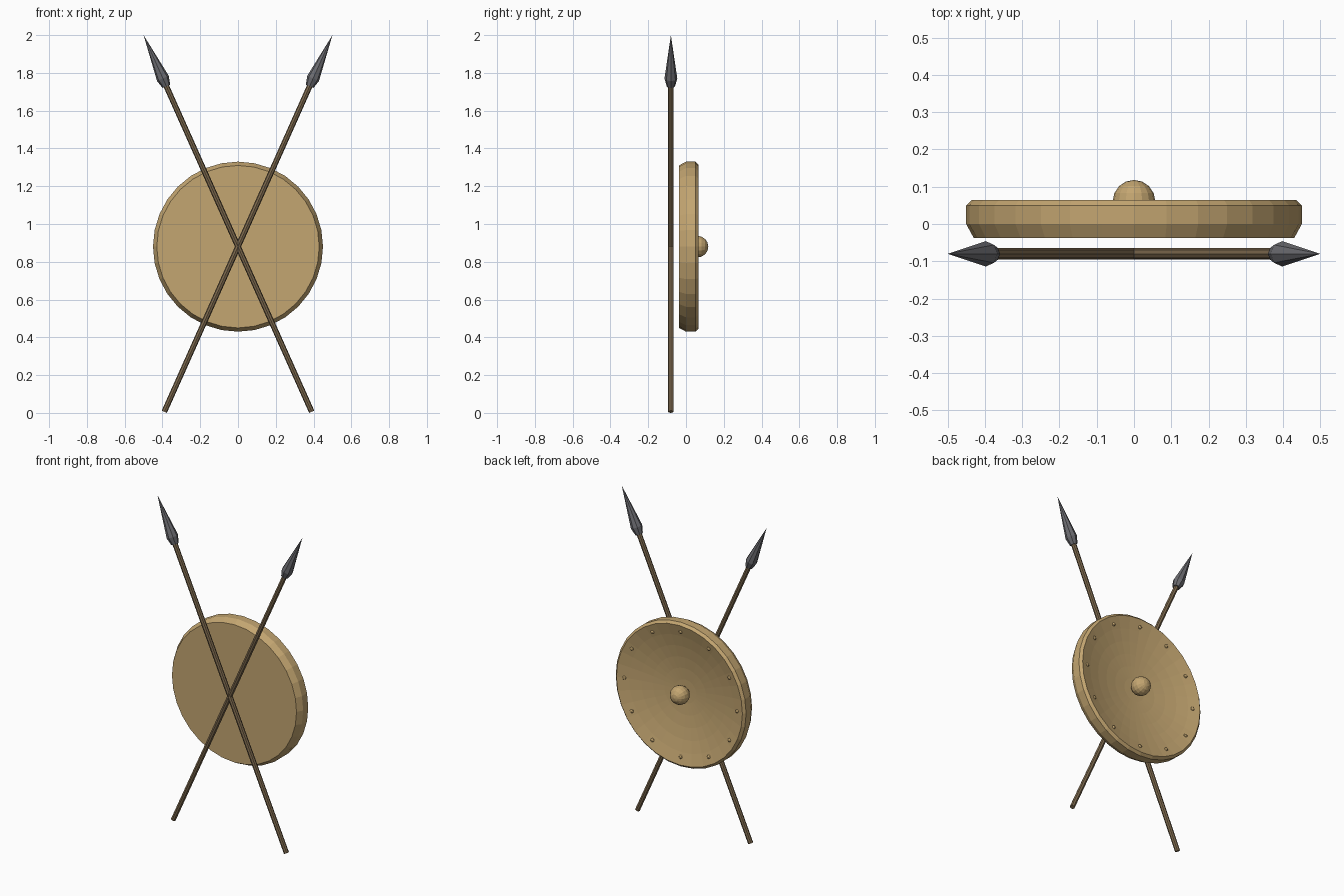
import bpy, bmesh, math
from mathutils import Matrix, Vector

if "Cube" in bpy.data.objects:
    bpy.data.objects.remove(bpy.data.objects["Cube"], do_unlink=True)

CENTRE_Z = 0.88
SPEAR_Y = -0.08
LEAN = math.atan2(0.5, 1.12)


def material(name, rgb):
    mat = bpy.data.materials.new(name)
    mat.use_nodes = True
    mat.diffuse_color = (*rgb, 1)
    mat.node_tree.nodes["Principled BSDF"].inputs["Base Color"].default_value = (*rgb, 1)
    return mat


tan = material("tan_bronze", (0.55, 0.38, 0.165))
wood = material("brown_wood", (0.21, 0.145, 0.078))
iron = material("grey_iron", (0.15, 0.15, 0.165))


def finish(bm, name, mat, matrix):
    bmesh.ops.recalc_face_normals(bm, faces=bm.faces)
    mesh = bpy.data.meshes.new(name)
    bm.to_mesh(mesh)
    bm.free()
    mesh.materials.append(mat)
    obj = bpy.data.objects.new(name, mesh)
    obj.matrix_world = matrix
    bpy.context.collection.objects.link(obj)
    return obj


def lathe(name, profile, sides, mat, matrix):
    """Turn (radius, height) points around local z; zero radius closes the end."""
    bm = bmesh.new()
    rings = []
    for r, h in profile:
        count = sides if r > 0 else 1
        rings.append([bm.verts.new((r * math.cos(math.tau * i / sides),
                                    r * math.sin(math.tau * i / sides), h))
                      for i in range(count)])
    for a, b in zip(rings, rings[1:]):
        for i in range(sides):
            j = (i + 1) % sides
            quad = [a[i % len(a)], a[j % len(a)], b[j % len(b)], b[i % len(b)]]
            bm.faces.new(list(dict.fromkeys(quad)))
    return finish(bm, name, mat, matrix)


def ball(name, radius, u, v, mat, matrix):
    bm = bmesh.new()
    bmesh.ops.create_uvsphere(bm, u_segments=u, v_segments=v, radius=radius)
    return finish(bm, name, mat, matrix)


# Shield: flat on the front, hollow dish on the back; local z points to +y
facing = Matrix.Translation((0, 0, CENTRE_Z)) @ Matrix.Rotation(-math.pi / 2, 4, 'X')
RIM_R, RIM_Y = 0.435, 0.065


def dish(r):
    return RIM_Y * (r / RIM_R) ** 2


body = [(0, -0.037), (0.43, -0.037), (0.45, 0), (0.45, 0.05)]
bowl = [(RIM_R * k / 6, dish(RIM_R * k / 6)) for k in range(6, -1, -1)]
lathe("shield", body + bowl, 32, tan, facing)

# Central boss and the ring of rivets inside the dish
ball("shield_boss", 0.057, 16, 8, tan, facing @ Matrix.Translation((0, 0, 0.061)))
for i in range(12):
    a = math.tau * i / 12
    spot = Vector((0.39 * math.cos(a), 0.39 * math.sin(a), 0.051))
    ball(f"rivet_{i + 1}", 0.012, 8, 6, tan, facing @ Matrix.Translation(spot))

# Crossed spears, measured along the shaft from the crossing point
for side, label in ((1, "left"), (-1, "right")):
    place = (Matrix.Translation((0, SPEAR_Y, CENTRE_Z))
             @ Matrix.Rotation(side * LEAN, 4, 'Y'))
    lathe(f"{label}_spear_shaft",
          [(0, -0.957), (0.015, -0.957), (0.015, 0.95), (0, 0.95)], 8, wood, place)
    lathe(f"{label}_spear_head",
          [(0, 0.93), (0.022, 0.93), (0.034, 0.975), (0, 1.2265)], 8, iron, place)
